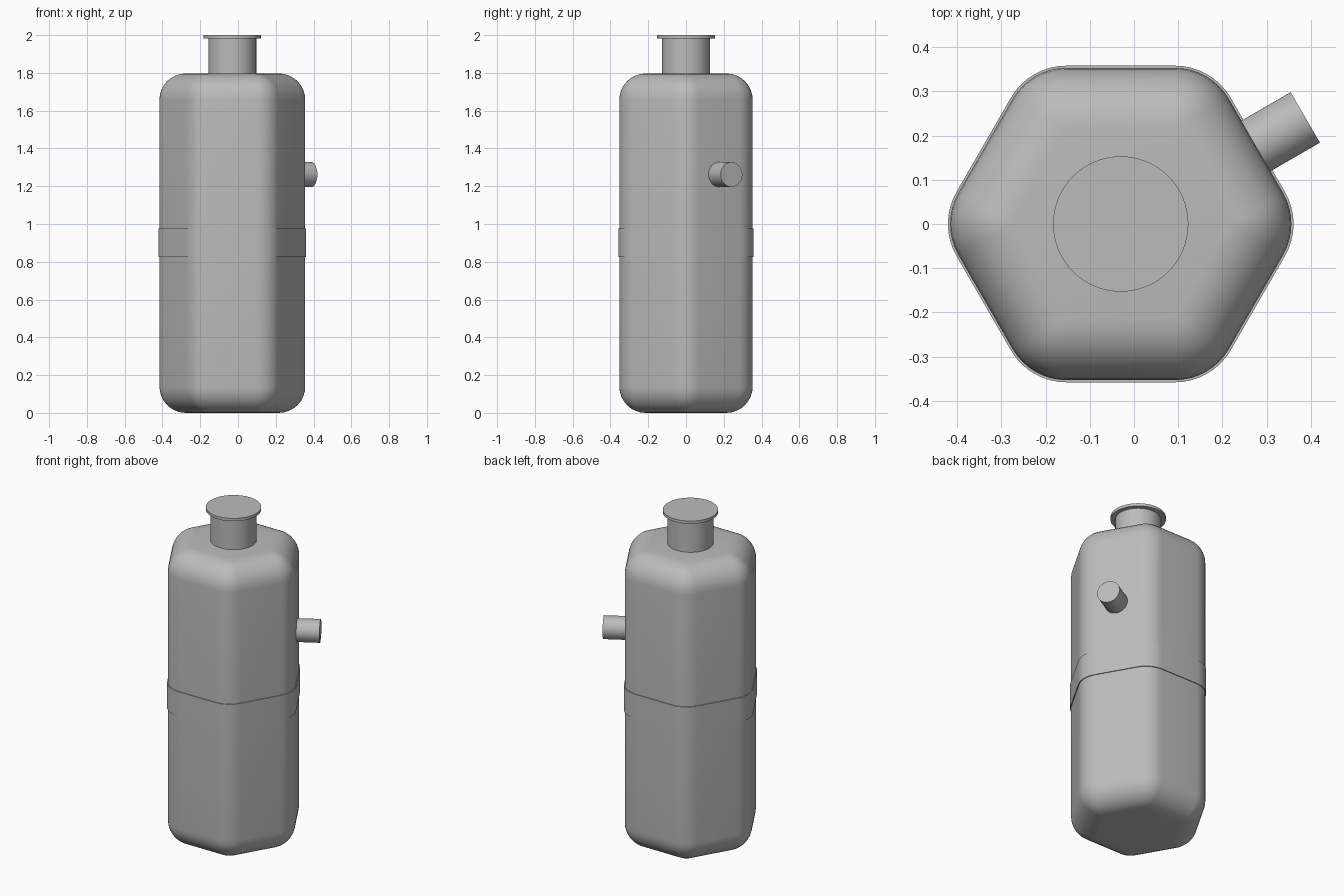
import bpy, bmesh
from math import sin, cos, pi, radians, sqrt
from mathutils import Vector

cube = bpy.data.objects.get("Cube")
if cube:
    bpy.data.objects.remove(cube)

CX = -0.03          # body axis
APOTHEM = 0.353     # hexagon centre to flat side
ROUND = 0.14        # edge rounding
HEIGHT = 1.797
CORE = (APOTHEM - ROUND) * 2 / sqrt(3)
ARC = 8             # segments per rounded corner

grey = bpy.data.materials.new("plain grey")
grey.use_nodes = True
grey.diffuse_color = (0.5, 0.5, 0.5, 1)
grey.node_tree.nodes["Principled BSDF"].inputs["Base Color"].default_value = (0.5, 0.5, 0.5, 1)


def hex_ring(radius, z):
    """Hexagon outline with corners rounded to the given radius."""
    points = []
    for corner in range(6):
        mid = corner * pi / 3
        for i in range(ARC + 1):
            a = mid + (i / ARC - 0.5) * pi / 3
            points.append((CX + CORE * cos(mid) + radius * cos(a),
                           CORE * sin(mid) + radius * sin(a), z))
    return points


def circle_ring(radius, z):
    return [(radius * cos(a), radius * sin(a), z)
            for a in (2 * pi * i / 64 for i in range(64))]


def loft(name, rings):
    """Closed solid through a stack of matching outlines."""
    bm = bmesh.new()
    loops = [[bm.verts.new(p) for p in ring] for ring in rings]
    for low, high in zip(loops, loops[1:]):
        for i in range(len(low)):
            j = (i + 1) % len(low)
            bm.faces.new((low[i], low[j], high[j], high[i]))
    bm.faces.new(loops[0][::-1])
    bm.faces.new(loops[-1])
    bmesh.ops.remove_doubles(bm, verts=bm.verts, dist=1e-5)
    bmesh.ops.recalc_face_normals(bm, faces=bm.faces)
    mesh = bpy.data.meshes.new(name)
    bm.to_mesh(mesh)
    bm.free()
    mesh.materials.append(grey)
    obj = bpy.data.objects.new(name, mesh)
    bpy.context.collection.objects.link(obj)
    bpy.ops.object.select_all(action='DESELECT')
    obj.select_set(True)
    bpy.context.view_layer.objects.active = obj
    bpy.ops.object.shade_smooth_by_angle(angle=radians(30))
    return obj


# Body: hexagonal prism with all edges rounded
quarter = [i / ARC * pi / 2 for i in range(ARC + 1)]
bottom = [hex_ring(ROUND * sin(t), ROUND * (1 - cos(t))) for t in quarter]
top = [hex_ring(ROUND * cos(t), HEIGHT - ROUND * (1 - sin(t))) for t in quarter]
loft("body", bottom + top)

# Thin band around the middle
loft("waist_band", [hex_ring(ROUND + 0.005, z) for z in (0.826, 0.976)])

# Neck and flat lid
neck = loft("neck", [circle_ring(0.127, z) for z in (1.75, 1.99)])
lid = loft("lid", [circle_ring(0.153, z) for z in (1.983, 2.0)])
for part in (neck, lid):
    part.location.x = CX

# Side spout, square to the back left side
spout = loft("side_spout", [circle_ring(0.066, z) for z in (0.3, 0.482)])
axis = Vector((cos(pi / 6), sin(pi / 6), 0))
spout.rotation_euler = axis.to_track_quat('Z', 'Y').to_euler()
spout.location = (CX, 0, 1.262)
